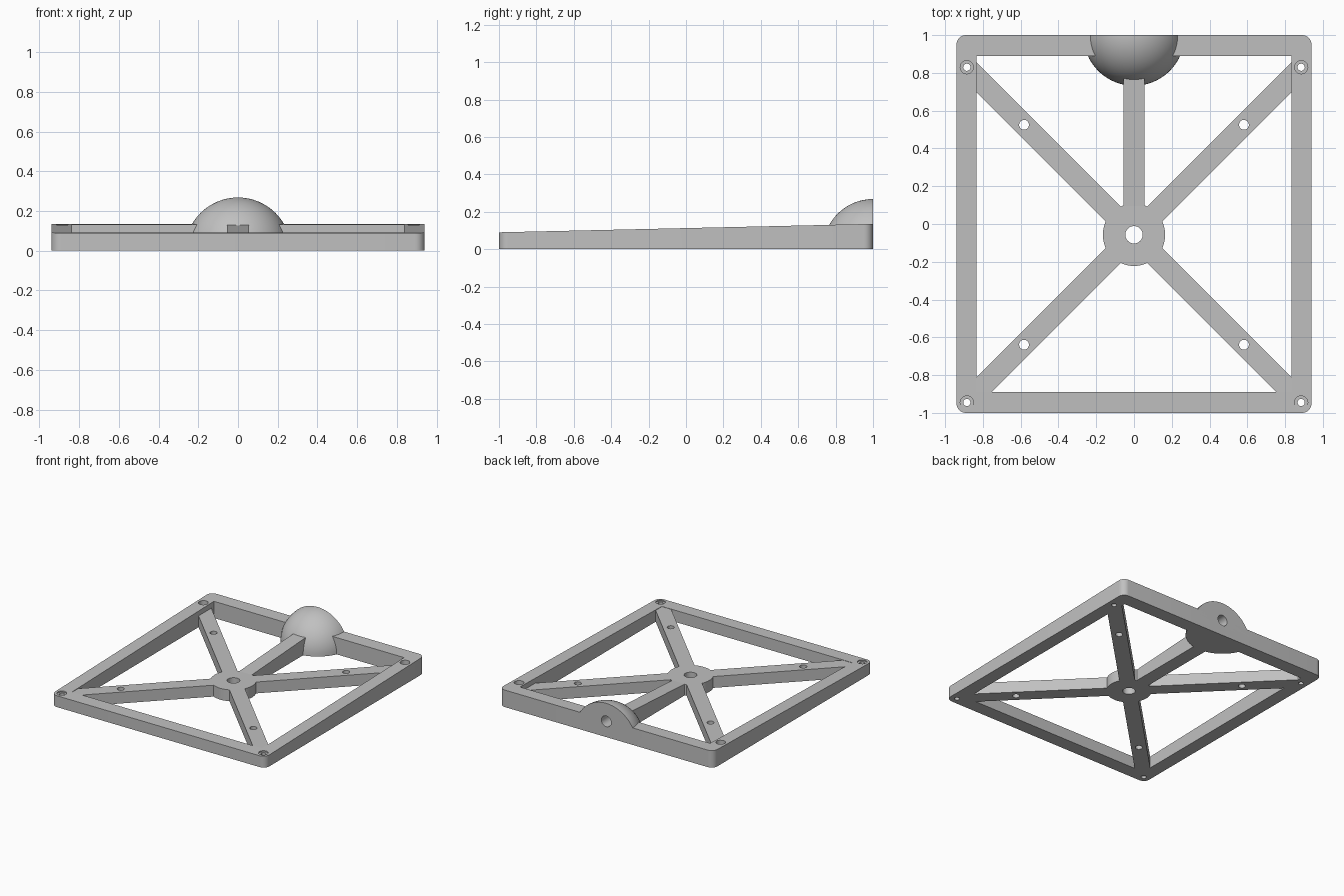
import bpy, bmesh, math
from mathutils import Matrix, Vector

cube = bpy.data.objects.get("Cube")
if cube:
    bpy.data.objects.remove(cube, do_unlink=True)

grey = bpy.data.materials.new("mid_grey")
grey.use_nodes = True
colour = (0.53, 0.53, 0.53, 1)
grey.diffuse_color = colour
grey.node_tree.nodes["Principled BSDF"].inputs["Base Color"].default_value = colour

HUB = Vector((0, -0.057, 0))
FLAT = 0.09          # height of hub and diagonal arms
HALF_X, HALF_Y = 0.94, 1.0
OPEN_X, OPEN_Y = 0.835, 0.89


def finish(name, bm):
    bmesh.ops.recalc_face_normals(bm, faces=bm.faces[:])
    mesh = bpy.data.meshes.new(name)
    bm.to_mesh(mesh)
    bm.free()
    mesh.materials.append(grey)
    obj = bpy.data.objects.new(name, mesh)
    bpy.context.collection.objects.link(obj)
    return obj


def prism(name, outline, top, base=0.0):
    """Upright prism over an outline; top gives the height at each y."""
    bm = bmesh.new()
    low = [bm.verts.new((x, y, base)) for x, y in outline]
    high = [bm.verts.new((x, y, top(y))) for x, y in outline]
    bm.faces.new(low[::-1])
    bm.faces.new(high)
    for i in range(len(low)):
        j = (i + 1) % len(low)
        bm.faces.new((low[i], low[j], high[j], high[i]))
    return finish(name, bm)


def box_outline(x, y):
    return [(-x, -y), (x, -y), (x, y), (-x, y)]


def circle(radius, centre, n=48):
    return [(centre[0] + radius * math.cos(math.tau * i / n),
             centre[1] + radius * math.sin(math.tau * i / n)) for i in range(n)]


def cylinders(name, spots, radius, z0, z1, turn=None):
    """One cutter mesh holding a cylinder at every spot."""
    bm = bmesh.new()
    for x, y in spots:
        place = Matrix.Translation((x, y, (z0 + z1) / 2))
        bmesh.ops.create_cone(bm, cap_ends=True, segments=32, radius1=radius,
                              radius2=radius, depth=z1 - z0, matrix=place)
    if turn:
        bmesh.ops.transform(bm, matrix=turn, verts=bm.verts[:])
    return finish(name, bm)


def carve(obj, cutter, operation="DIFFERENCE"):
    mod = obj.modifiers.new("cut", "BOOLEAN")
    mod.object, mod.operation, mod.solver = cutter, operation, "EXACT"
    bpy.context.view_layer.update()
    graph = bpy.context.evaluated_depsgraph_get()
    mesh = bpy.data.meshes.new_from_object(obj.evaluated_get(graph))
    obj.modifiers.clear()
    obj.data = mesh


def slope(y):
    return 0.09 + 0.0225 * (y + 1)


# Wedge frame with rounded corners
R = 0.05
outline = []
for k, (sx, sy) in enumerate([(1, 1), (-1, 1), (-1, -1), (1, -1)]):
    for i in range(9):
        a = math.pi / 2 * (k + i / 8)
        outline.append((sx * (HALF_X - R) + R * math.cos(a),
                        sy * (HALF_Y - R) + R * math.sin(a)))
frame = prism("frame", outline, slope)
opening = prism("opening_cutter", box_outline(OPEN_X, OPEN_Y), lambda y: 0.4, -0.2)
carve(frame, opening)

# Corner screw holes with counterbores
corners = [(s * 0.885, y) for s in (-1, 1) for y in (0.83, -0.945)]
screw = cylinders("screw_cutter", corners, 0.019, -0.1, 0.4)
bore = cylinders("counterbore_cutter", corners, 0.035, 0.083, 0.4)
carve(frame, bore)
carve(frame, screw)

# Central hub
hub = prism("hub", circle(0.165, HUB, 64), lambda y: FLAT)
hub_hole = cylinders("hub_hole_cutter", [HUB.xy], 0.046, -0.1, 0.4)
carve(hub, hub_hole)

# Four diagonal arms, each with a hole, trimmed to the opening
arm_holes = cylinders("arm_hole_cutter",
                      [(sx * 0.582, HUB.y + sy * 0.582) for sx in (-1, 1) for sy in (-1, 1)],
                      0.026, -0.1, 0.4)
arms = []
for k, label in enumerate(["back_left", "back_right", "front_right", "front_left"]):
    a = math.pi / 4 + k * math.pi / 2
    along = Vector((math.cos(a), math.sin(a)))
    side = Vector((-along.y, along.x)) * 0.0565
    start, end = HUB.xy + along * 0.15, HUB.xy + along * 1.4
    arm = prism(label + "_arm", [start - side, end - side, end + side, start + side],
                lambda y: FLAT)
    carve(arm, opening, "INTERSECT")
    carve(arm, arm_holes)
    arms.append(arm)

# Rising centre arm from the hub to the dome
centre_arm = prism("centre_arm", [(-0.055, 0.095), (0.055, 0.095), (0.055, 0.85), (-0.055, 0.85)],
                   lambda y: FLAT + 0.057 * (y - 0.095))

# Quarter-sphere dome on the back rail
bm = bmesh.new()
bmesh.ops.create_uvsphere(bm, u_segments=64, v_segments=32, radius=0.268,
                          matrix=Matrix.Translation((0, 1, 0)))
for point, normal in (((0, 1, 0), (0, 1, 0)), ((0, 1, 0), (0, 0, -1))):
    cut = bmesh.ops.bisect_plane(bm, geom=bm.verts[:] + bm.edges[:] + bm.faces[:],
                                 plane_co=point, plane_no=normal, clear_outer=True)
    rim = [e for e in bm.edges if e.is_boundary]
    bmesh.ops.holes_fill(bm, edges=rim, sides=0)
dome = finish("dome", bm)

# Socket in the back of the dome
turn = Matrix.Translation((0, 1, 0.125)) @ Matrix.Rotation(math.pi / 2, 4, "X")
socket = cylinders("socket_cutter", [(0, 0)], 0.043, -0.13, 0.13, turn)
carve(dome, socket)
carve(frame, socket)

for cutter in (opening, screw, bore, hub_hole, arm_holes, socket):
    bpy.data.objects.remove(cutter, do_unlink=True)

# Smooth curved walls, keep sharp edges
bpy.ops.object.select_all(action="DESELECT")
for obj in [frame, hub, dome, centre_arm] + arms:
    obj.select_set(True)
bpy.context.view_layer.objects.active = frame
bpy.ops.object.shade_smooth_by_angle(angle=math.radians(30))
